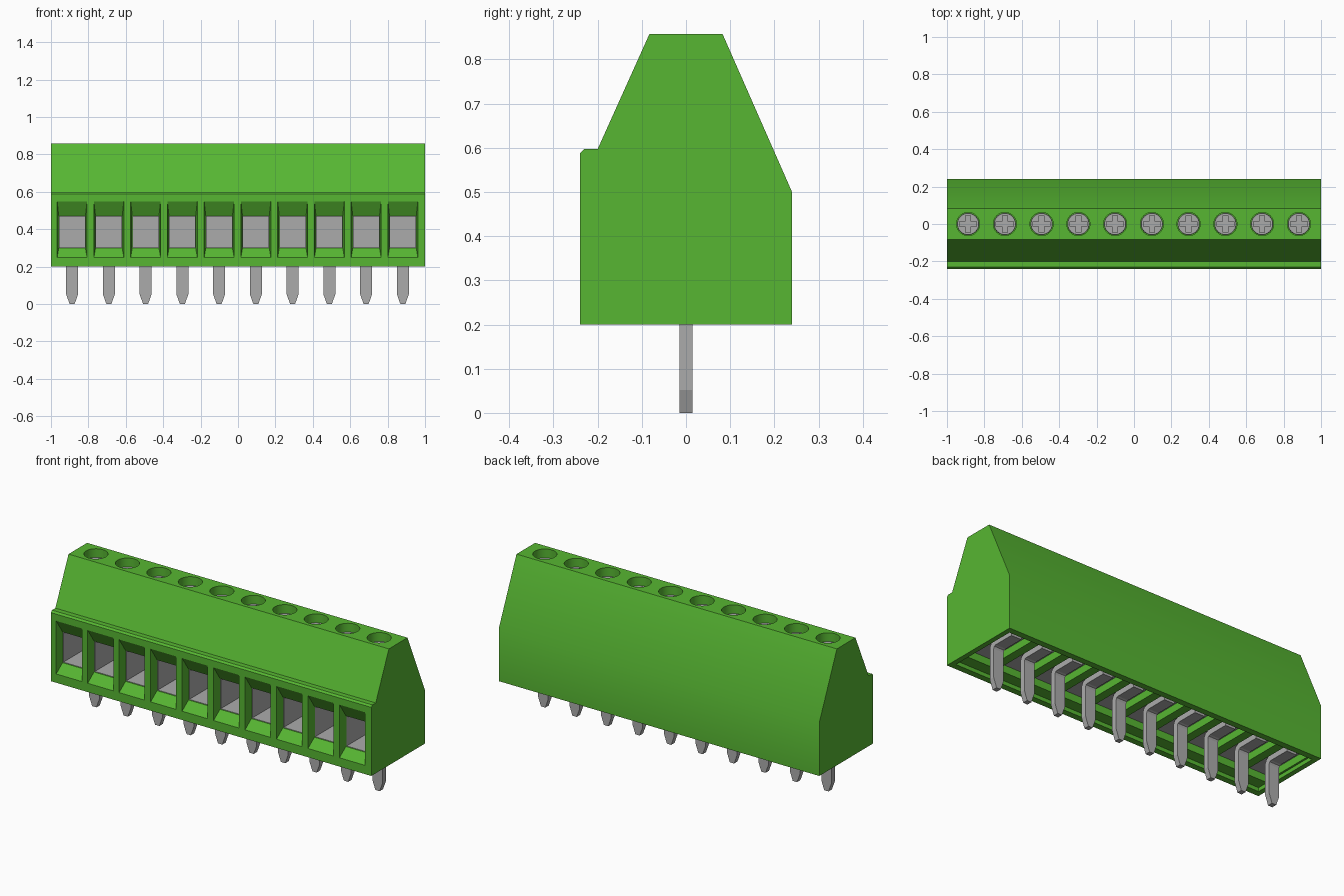
import bpy, bmesh, math
from mathutils import Vector

cube = bpy.data.objects.get("Cube")
if cube:
    bpy.data.objects.remove(cube, do_unlink=True)

POLES = [-0.887 + 0.1965 * i for i in range(10)]


def material(name, rgb, rough):
    m = bpy.data.materials.new(name)
    m.use_nodes = True
    m.diffuse_color = (*rgb, 1)
    bsdf = m.node_tree.nodes["Principled BSDF"]
    bsdf.inputs["Base Color"].default_value = (*rgb, 1)
    bsdf.inputs["Roughness"].default_value = rough
    return m


green = material("green plastic", (0.095, 0.47, 0.032), 0.5)
metal = material("grey metal", (0.41, 0.41, 0.41), 0.5)


def finish(bm, name, mat):
    bmesh.ops.recalc_face_normals(bm, faces=bm.faces)
    me = bpy.data.meshes.new(name)
    bm.to_mesh(me)
    bm.free()
    me.materials.append(mat)
    ob = bpy.data.objects.new(name, me)
    bpy.context.collection.objects.link(ob)
    return ob


def loft(bm, rings):
    """Skin closed rings of points and cap both ends."""
    loops = [[bm.verts.new(p) for p in r] for r in rings]
    n = len(loops[0])
    for a, b in zip(loops, loops[1:]):
        for i in range(n):
            j = (i + 1) % n
            bm.faces.new((a[i], a[j], b[j], b[i]))
    bm.faces.new(loops[0][::-1])
    bm.faces.new(loops[-1])
    return loops


def box(bm, x0, x1, y0, y1, z0, z1):
    loft(bm, [[(x0, y0, z), (x1, y0, z), (x1, y1, z), (x0, y1, z)] for z in (z0, z1)])


def circle(x, r, z, n=32):
    return [(x + r * math.cos(2 * math.pi * i / n), r * math.sin(2 * math.pi * i / n), z)
            for i in range(n)]


def activate(ob):
    bpy.ops.object.select_all(action='DESELECT')
    ob.select_set(True)
    bpy.context.view_layer.objects.active = ob


def carve(ob, cutter):
    mod = ob.modifiers.new("carve", 'BOOLEAN')
    mod.operation = 'DIFFERENCE'
    mod.solver = 'EXACT'
    mod.object = cutter
    activate(ob)
    bpy.ops.object.modifier_apply(modifier=mod.name)
    bpy.data.objects.remove(cutter, do_unlink=True)


def smooth(ob):
    activate(ob)
    bpy.ops.object.shade_smooth_by_angle(angle=math.radians(25))


# Housing: end profile extruded along x
profile = [(-0.24, 0.2), (0.24, 0.2), (0.24, 0.5), (0.083, 0.857), (-0.083, 0.857),
           (-0.2, 0.597), (-0.23, 0.597), (-0.24, 0.587)]
bm = bmesh.new()
loft(bm, [[(x, y, z) for y, z in profile] for x in (-1, 1)])
housing = finish(bm, "housing", green)


# Wire funnels with chambers behind them, and screw holes in the top
def bay_ring(cx, y, hx, z0, z1):
    return [(cx - hx, y, z0), (cx + hx, y, z0), (cx + hx, y, z1), (cx - hx, y, z1)]


bm = bmesh.new()
for cx in POLES:
    loft(bm, [bay_ring(cx, -0.26, 0.0835, 0.228, 0.583),
              bay_ring(cx, -0.195, 0.0715, 0.298, 0.472),
              bay_ring(cx, 0.13, 0.0715, 0.298, 0.472)])
    loft(bm, [circle(cx, 0.062, z) for z in (0.70, 0.9)])
carve(housing, finish(bm, "front_and_top_cutter", green))

# Shallow tray under the housing
bm = bmesh.new()
box(bm, -0.972, 0.972, -0.205, 0.205, 0.15, 0.222)
carve(housing, finish(bm, "tray_cutter", green))

# Deeper pocket under each pole
bm = bmesh.new()
for cx in POLES:
    box(bm, cx - 0.074, cx + 0.074, -0.14, 0.18, 0.21, 0.272)
carve(housing, finish(bm, "pocket_cutter", green))
smooth(housing)

# Wire clamp: metal tube open to the front
bm = bmesh.new()
box(bm, -0.0705, 0.0705, -0.192, 0.129, 0.299, 0.471)
bmesh.ops.recalc_face_normals(bm, faces=bm.faces)
front = [f for f in bm.faces if f.normal.y < -0.9]
bmesh.ops.delete(bm, geom=front, context='FACES_ONLY')
clamp = finish(bm, "wire_clamp", metal)
solid = clamp.modifiers.new("wall", 'SOLIDIFY')
solid.thickness = 0.003
solid.offset = -1

# Clamp base plate seen inside the lower pocket
bm = bmesh.new()
box(bm, -0.072, 0.072, -0.138, 0.178, 0.262, 0.27)
plate = finish(bm, "clamp_plate", metal)

# Solder pin: bent strip with a tapered tip
outer = [(-0.015, 0.0), (0.015, 0.0), (0.015, 0.215), (0.02, 0.226), (0.03, 0.23),
         (0.15, 0.23), (0.15, 0.262), (0.02, 0.262), (-0.005, 0.252), (-0.015, 0.23)]
bm = bmesh.new()
loft(bm, [[(x, y, z) for y, z in outer] for x in (-0.032, 0.032)])
bmesh.ops.bisect_plane(bm, geom=bm.verts[:] + bm.edges[:] + bm.faces[:],
                       plane_co=Vector((0, 0, 0.052)), plane_no=Vector((0, 0, 1)))
for v in bm.verts:
    if v.co.z < 0.01:
        v.co.x *= 0.42
pin = finish(bm, "solder_pin", metal)

# Screw with a cross recess
bm = bmesh.new()
loft(bm, [circle(0, 0.059, z) for z in (0.695, 0.803, 0.81)])
for v in bm.verts:
    if v.co.z > 0.807:
        v.co.x *= 0.96
        v.co.y *= 0.96
screw = finish(bm, "clamp_screw", metal)
a, b = 0.013, 0.046
cross = [(b, -a), (b, a), (a, a), (a, b), (-a, b), (-a, a),
         (-b, a), (-b, -a), (-a, -a), (-a, -b), (a, -b), (a, -a)]
bm = bmesh.new()
loft(bm, [[(x, y, z) for x, y in cross] for z in (0.785, 0.85)])
carve(screw, finish(bm, "cross_cutter", metal))
smooth(screw)

# Repeat the metal parts for every pole
for part in (clamp, plate, pin, screw):
    base = part.name
    for i, cx in enumerate(POLES):
        ob = part if i == 0 else part.copy()
        if i:
            bpy.context.collection.objects.link(ob)
        ob.name = f"{base}_{i + 1}"
        ob.location.x = cx
